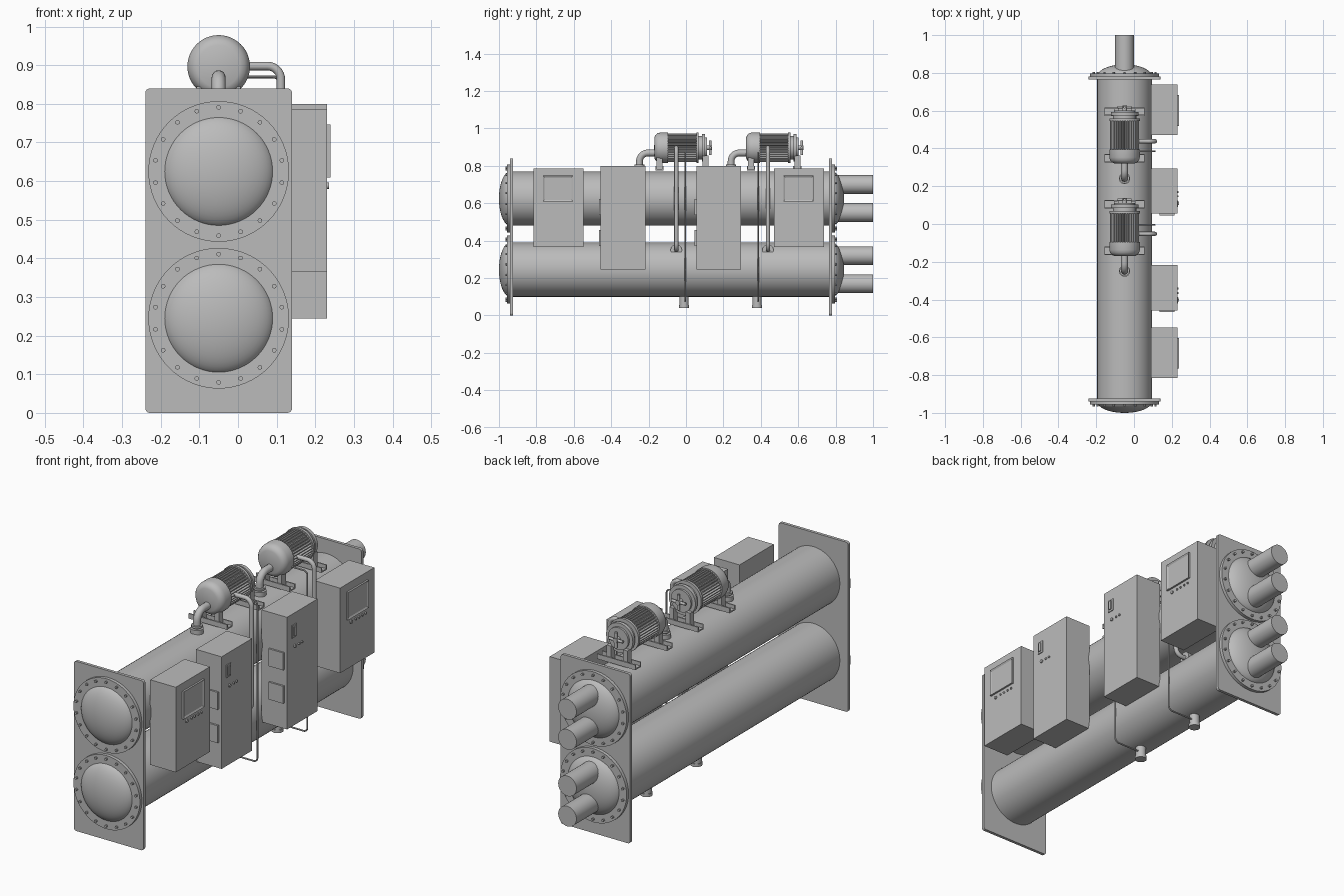
import bpy, bmesh, math
from mathutils import Vector

cube = bpy.data.objects.get("Cube")
if cube:
    bpy.data.objects.remove(cube)

grey = bpy.data.materials.new("machine_grey")
grey.use_nodes = True
grey.diffuse_color = (0.5, 0.5, 0.5, 1)
grey.node_tree.nodes["Principled BSDF"].inputs["Base Color"].default_value = (0.5, 0.5, 0.5, 1)

X, Y, Z = Vector((1, 0, 0)), Vector((0, 1, 0)), Vector((0, 0, 1))
CX = -0.05            # drum axis
UPPER, LOWER = 0.625, 0.245
DRUM_R = 0.145


def finish(name, bm, smooth=True):
    bmesh.ops.recalc_face_normals(bm, faces=bm.faces)
    mesh = bpy.data.meshes.new(name)
    bm.to_mesh(mesh)
    bm.free()
    if smooth:
        mesh.shade_smooth()
        mesh.set_sharp_from_angle(angle=math.radians(35))
    mesh.materials.append(grey)
    ob = bpy.data.objects.new(name, mesh)
    bpy.context.collection.objects.link(ob)
    return ob


def box(name, x, y, z):
    """Box from (min, max) pairs."""
    bm = bmesh.new()
    bmesh.ops.create_cube(bm, size=1)
    for v in bm.verts:
        v.co = [a + (c + 0.5) * (b - a) for c, (a, b) in zip(v.co, (x, y, z))]
    return finish(name, bm, False)


def lathe(name, profile, origin, axis=Y, seg=32):
    """Revolve (radius, distance along axis) points."""
    bm = bmesh.new()
    vs = [bm.verts.new((r, 0, t)) for r, t in profile]
    es = [bm.edges.new(p) for p in zip(vs, vs[1:])]
    bmesh.ops.spin(bm, geom=vs + es, cent=(0, 0, 0), axis=Z, angle=math.tau, steps=seg)
    bmesh.ops.remove_doubles(bm, verts=bm.verts, dist=1e-5)
    q = axis.to_track_quat('Z', 'Y')
    for v in bm.verts:
        v.co = q @ v.co + Vector(origin)
    return finish(name, bm)


def rod(name, r, length, origin, axis=Y, seg=32):
    return lathe(name, [(0, 0), (r, 0), (r, length), (0, length)], origin, axis, seg)


def pipe(name, points, r, bend, seg=16):
    """Round pipe through the points, with rounded corners."""
    pts = [Vector(p) for p in points]
    path = [pts[0]]
    for a, b, c in zip(pts, pts[1:], pts[2:]):
        p, q = b + (a - b).normalized() * bend, b + (c - b).normalized() * bend
        centre = p + q - b
        for i in range(9):
            t = i / 8 * math.pi / 2
            path.append(centre + (p - centre) * math.cos(t) + (q - centre) * math.sin(t))
    path.append(pts[-1])
    bm = bmesh.new()
    rings = []
    for i, p in enumerate(path):
        tangent = path[min(i + 1, len(path) - 1)] - path[max(i - 1, 0)]
        side = (pts[1] - pts[0]).cross(pts[2] - pts[1]).normalized()
        up = tangent.normalized().cross(side)
        rings.append([bm.verts.new(p + r * (side * math.cos(k * math.tau / seg) + up * math.sin(k * math.tau / seg)))
                      for k in range(seg)])
    for a, b in zip(rings, rings[1:]):
        for k in range(seg):
            j = (k + 1) % seg
            bm.faces.new((a[k], a[j], b[j], b[k]))
    bm.faces.new(rings[0])
    bm.faces.new(rings[-1])
    return finish(name, bm)


# Heat exchanger drums
for label, z in (("upper", UPPER), ("lower", LOWER)):
    rod(label + "_drum", DRUM_R, 1.7, (CX, -0.93, z), seg=64)

# End plates, flanges, domed heads and bolts
for end, face, d, depth in (("front", -0.94, -1, 0.06), ("back", 0.78, 1, 0.065)):
    plate = box(end + "_end_plate", (-0.24, 0.14), sorted((face, face - d * 0.015)), (0, 0.84))
    bm = bmesh.new()
    bm.from_mesh(plate.data)
    corners = [e for e in bm.edges if abs(e.verts[0].co.y - e.verts[1].co.y) > 0.001]
    bmesh.ops.bevel(bm, geom=corners, offset=0.012, segments=4, affect='EDGES', profile=0.5)
    bm.to_mesh(plate.data)
    bm.free()
    for label, z in (("upper", UPPER), ("lower", LOWER)):
        tag = f"{end}_{label}_"
        rod(tag + "flange", 0.182, 0.016, (CX, face, z), Y * d, 64)
        dome = [(DRUM_R * math.cos(i * math.pi / 24), depth * math.sin(i * math.pi / 24)) for i in range(12)]
        lathe(tag + "dome", dome + [(0, depth)], (CX, face, z), Y * d, 64)
        for i in range(18):
            a = i * math.tau / 18
            rod(tag + "bolt", 0.006, 0.026, (CX + 0.166 * math.sin(a), face, z + 0.166 * math.cos(a)), Y * d, 10)

# Water connections at the back
for z in (UPPER, LOWER):
    for dz in (-0.075, 0.075):
        rod("water_pipe", 0.05, 0.22, (CX, 0.78, z + dz))


# Control cabinets with a screen
def button_row(y, z, offsets):
    for i, dy in enumerate(offsets):
        rod("button", 0.005 if i else 0.008, 0.006, (0.23, y + dy, z), X, 12)


for y in (-0.815, 0.47):
    box("screen_cabinet", (0.09, 0.23), (y, y + 0.268), (0.365, 0.786))
    screen = box("screen", (0.225, 0.239), (y + 0.05, y + 0.212), (0.61, 0.747))
    bm = bmesh.new()
    bm.from_mesh(screen.data)
    front = [f for f in bm.faces if f.normal.x > 0.9]
    bmesh.ops.inset_region(bm, faces=front, thickness=0.012, depth=-0.005)
    bm.to_mesh(screen.data)
    bm.free()
    button_row(y, 0.588, (0.084, 0.12, 0.145, 0.172, 0.197))

# Power cabinets with a handle and side vents
for y in (-0.457, 0.055):
    box("power_cabinet", (0.09, 0.23), (y, y + 0.24), (0.245, 0.8))
    box("handle_plate", (0.23, 0.234), (y + 0.036, y + 0.07), (0.683, 0.745))
    box("handle", (0.234, 0.239), (y + 0.046, y + 0.06), (0.692, 0.736))
    button_row(y, 0.636, (0.06, 0.092, 0.115))
    for z in (0.58, 0.415):
        box("side_vent", (0.135, 0.215), (y - 0.009, y), (z - 0.043, z + 0.043))


# Compressors
def finned_motor(y0, y1, zc, teeth=36):
    bm = bmesh.new()
    ring = []
    for i in range(teeth * 4):
        a = (i + 0.5) * math.tau / (teeth * 4)
        r = 0.077 if i % 4 < 2 else 0.066
        ring.append(bm.verts.new((CX + r * math.cos(a), y0, zc + r * math.sin(a))))
    face = bm.faces.new(ring)
    new = bmesh.ops.extrude_face_region(bm, geom=[face])["geom"]
    bmesh.ops.translate(bm, verts=[v for v in new if isinstance(v, bmesh.types.BMVert)], vec=(0, y1 - y0, 0))
    finish("motor_fins", bm, False)


ZC = 0.897
for y, feed_y in ((0, -0.005), (0.49, 0.385)):
    at = (CX, y, ZC)
    lathe("compressor_cap", [(0, -0.17), (0.055, -0.169), (0.068, -0.163), (0.077, -0.152), (0.081, -0.137),
                             (0.081, -0.095), (0, -0.095)], at, seg=48)
    finned_motor(y - 0.096, y + 0.056, ZC)
    lathe("motor_end", [(0, 0.055), (0.081, 0.055), (0.081, 0.068), (0.062, 0.068), (0.062, 0.085), (0.073, 0.085),
                        (0.073, 0.102), (0.055, 0.102), (0.055, 0.112), (0, 0.112)], at, seg=48)
    # Cross handle on the motor end
    rod("cross_hub", 0.012, 0.03, (CX, y + 0.108, ZC), seg=16)
    for axis in (X, Z):
        rod("cross_arm", 0.007, 0.076, Vector((CX, y + 0.129, ZC)) - axis * 0.038, axis, 12)

    # Mounting channels across the upper drum
    for ry, top in ((-0.142, 0.815), (0.105, 0.825)):
        box("mount_web", (-0.155, 0.055), (y + ry - 0.022, y + ry + 0.022), (0.775, 0.782))
        for s in (-1, 1):
            e = y + ry + s * 0.019
            box("mount_rail", (-0.155, 0.055), (e - 0.003, e + 0.003), (0.775, 0.8))
            box("mount_foot", (CX + s * 0.045 - 0.012, CX + s * 0.045 + 0.012), (y + ry - 0.016, y + ry + 0.016),
                (0.78, top + 0.03))

    # Suction elbow into the upper drum
    pipe("suction_elbow", [(CX, y - 0.16, 0.869), (CX, y - 0.249, 0.869), (CX, y - 0.249, 0.76)], 0.018, 0.045)
    rod("elbow_flange", 0.03, 0.025, (CX, y - 0.249, 0.765), Z)
    rod("elbow_collar", 0.026, 0.01, (CX, y - 0.249, 0.796), Z)

    # Discharge pipe down to the lower drum
    py = y - 0.052
    pipe("discharge_pipe", [(0, py, 0.898), (0.111, py, 0.898), (0.111, py, 0.35), (0.03, py, 0.35)], 0.011, 0.035)
    rod("discharge_flange", 0.03, 0.02, (0.04, py, 0.35), X)

    # Thin feed line to the nozzle under the lower drum
    pipe("feed_line", [(0, feed_y, 0.87), (0.11, feed_y, 0.87), (0.11, feed_y, 0.075), (CX, feed_y, 0.075)],
         0.004, 0.02, 10)
    rod("drain_nozzle", 0.024, 0.07, (CX, feed_y - 0.005, 0.04), Z)
    rod("nozzle_rim", 0.027, 0.015, (CX, feed_y - 0.005, 0.04), Z)
